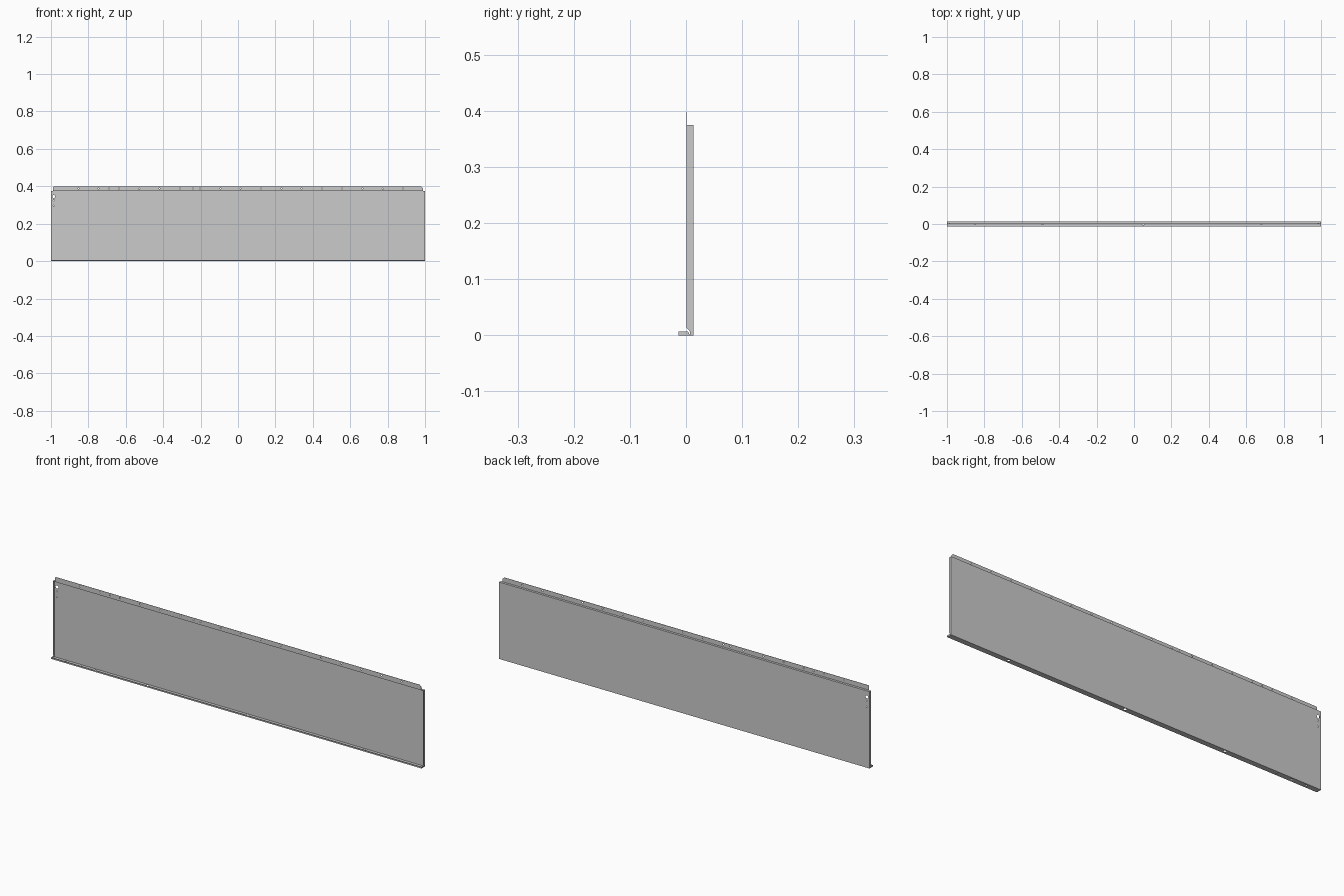
import bpy, bmesh, math
from mathutils import Vector, Matrix

if "Cube" in bpy.data.objects:
    bpy.data.objects.remove(bpy.data.objects["Cube"])

T = 0.0013                       # sheet thickness
BACK, FRONT, LIP = 0.013, 0.0005, -0.013
H_PANEL, H_TOP, H_LIP = 0.375, 0.398, 0.007


def prism(name, outline, axis, a, b):
    """Extrude a 2D outline along x (outline = y,z) or y (outline = x,z)."""
    bm = bmesh.new()
    place = (lambda p: (a, p[0], p[1])) if axis == 'x' else (lambda p: (p[0], a, p[1]))
    face = bm.faces.new([bm.verts.new(place(p)) for p in outline])
    shift = Vector((b - a, 0, 0)) if axis == 'x' else Vector((0, b - a, 0))
    ext = bmesh.ops.extrude_face_region(bm, geom=[face])
    moved = [v for v in ext['geom'] if isinstance(v, bmesh.types.BMVert)]
    bmesh.ops.translate(bm, vec=shift, verts=moved)
    bmesh.ops.recalc_face_normals(bm, faces=bm.faces)
    mesh = bpy.data.meshes.new(name)
    bm.to_mesh(mesh)
    bm.free()
    ob = bpy.data.objects.new(name, mesh)
    bpy.context.collection.objects.link(ob)
    return ob


def drill(target, holes, axis):
    """Cut round holes (centre, radius) through a part along y or z."""
    bm = bmesh.new()
    turn = Matrix.Rotation(math.pi / 2, 4, 'X') if axis == 'y' else Matrix()
    for centre, r in holes:
        bmesh.ops.create_cone(bm, cap_ends=True, segments=16, radius1=r, radius2=r,
                              depth=0.008, matrix=Matrix.Translation(centre) @ turn)
    mesh = bpy.data.meshes.new(target.name + "_drill")
    bm.to_mesh(mesh)
    bm.free()
    cutter = bpy.data.objects.new(mesh.name, mesh)
    bpy.context.collection.objects.link(cutter)
    cutter.hide_render = True
    cutter.hide_viewport = True
    mod = target.modifiers.new("holes", 'BOOLEAN')
    mod.operation = 'DIFFERENCE'
    mod.solver = 'EXACT'
    mod.object = cutter


# Folded main sheet: front lip, bottom, back panel and top ledge
sheet = prism("folded_panel", [
    (LIP, H_LIP), (LIP, 0), (BACK, 0), (BACK, H_PANEL), (FRONT, H_PANEL),
    (FRONT, H_PANEL - T), (BACK - T, H_PANEL - T), (BACK - T, T),
    (LIP + T, T), (LIP + T, H_LIP)], 'x', -1, 1)
drill(sheet, [((-0.985, BACK, 0.345), 0.008), ((-0.985, BACK, 0.325), 0.003),
              ((-0.985, BACK, 0.297), 0.003)], 'y')
drill(sheet, [((x, 0.002, 0), r) for x, r in (
    (-0.93, 0.003), (-0.85, 0.004), (-0.77, 0.003),
    (-0.49, 0.006), (0.05, 0.007), (0.68, 0.006))], 'z')

# Upright top flange with clipped corners and a row of small holes
top = prism("top_flange", [
    (-0.988, H_PANEL - T), (0.988, H_PANEL - T), (0.988, H_TOP - 0.008),
    (0.98, H_TOP), (-0.985, H_TOP), (-0.988, H_TOP - 0.003)], 'y', FRONT, FRONT + T)
xs = [-0.962 + 0.1085 * i for i in range(1, 18)] + [-0.69, -0.24, 0.34]
drill(top, [((x, FRONT, 0.388), 0.003) for x in xs], 'y')

# End flanges with clipped lower corner, and tabs closing the bottom channel
for side, s in (("left", -1), ("right", 1)):
    prism(side + "_end_flange", [
        (BACK - T, T), (0.007, T), (0.007, 0.007), (FRONT, 0.014),
        (FRONT, H_PANEL - T), (BACK - T, H_PANEL - T)], 'x', s, s * (1 - T))
    prism(side + "_channel_tab", [
        (LIP + T, T), (0.0065, T), (0.0035, H_LIP), (LIP + T, H_LIP)],
        'x', s, s * (1 - T))
